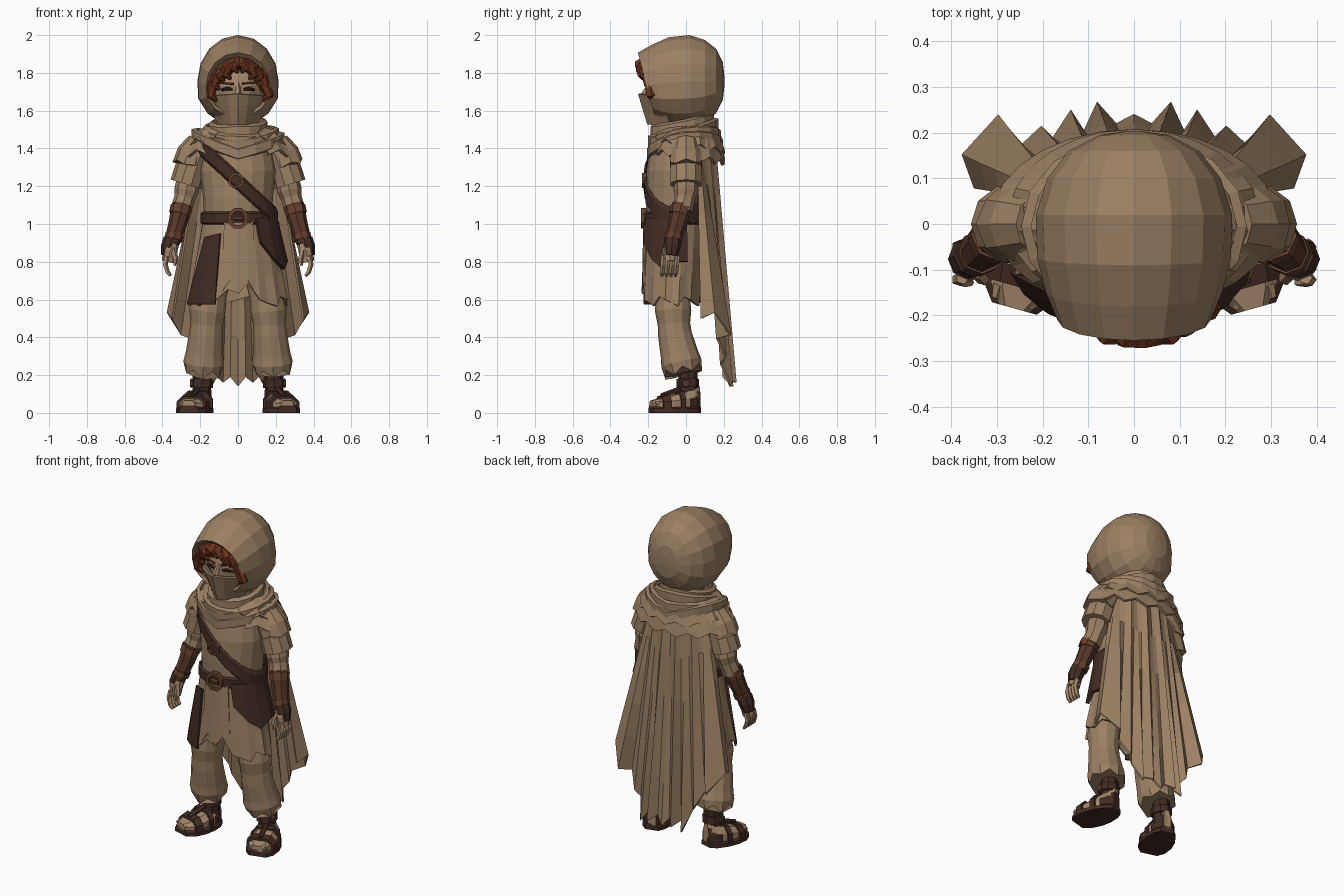
import bpy, bmesh, math, random
from mathutils import Vector

if "Cube" in bpy.data.objects:
    bpy.data.objects.remove(bpy.data.objects["Cube"])
random.seed(4)
PI = math.pi

def material(name, rgb):
    m = bpy.data.materials.new(name)
    m.diffuse_color = (*rgb, 1)
    m.use_nodes = True
    m.node_tree.nodes["Principled BSDF"].inputs["Base Color"].default_value = m.diffuse_color
    return m

CLOTH = material("tan cloth", (0.33, 0.215, 0.125))
SHADE = material("dark tan cloth", (0.28, 0.182, 0.105))
SKIN = material("skin", (0.38, 0.245, 0.15))
DARK = material("dark leather", (0.055, 0.025, 0.017))
MID = material("worn leather", (0.095, 0.038, 0.022))
BROWN = material("brown leather", (0.135, 0.052, 0.028))
HAIR = material("auburn hair", (0.15, 0.033, 0.012))
BLACK = material("eye brown", (0.03, 0.015, 0.01))

def loft(name, rings, mat, cyclic=True, caps=(0, -1), thick=0, loop=False):
    """Skin a list of point rows; caps lists the rows to close."""
    bm = bmesh.new()
    vs = [[bm.verts.new(p) for p in r] for r in rings]
    n, m = len(vs[0]), len(vs)
    for j in range(m if loop else m - 1):
        for i in range(n if cyclic else n - 1):
            k, l = (i + 1) % n, (j + 1) % m
            bm.faces.new((vs[j][i], vs[j][k], vs[l][k], vs[l][i]))
    if cyclic and not loop:
        for c in caps:
            bm.faces.new(vs[c])
    bmesh.ops.recalc_face_normals(bm, faces=bm.faces)
    me = bpy.data.meshes.new(name)
    bm.to_mesh(me)
    bm.free()
    me.materials.append(mat)
    ob = bpy.data.objects.new(name, me)
    bpy.context.collection.objects.link(ob)
    if thick:
        s = ob.modifiers.new("thickness", 'SOLIDIFY')
        s.thickness, s.offset = thick, 0
    return ob

def tube(name, pts, radii, mat, n=8, jag=0):
    """Tapered tube along a path; jag makes the last ring ragged."""
    pts = [Vector(p) for p in pts]
    rings = []
    for i, p in enumerate(pts):
        d = (pts[min(i + 1, len(pts) - 1)] - pts[max(i - 1, 0)]).normalized()
        a = d.cross(Vector((0, 1, 0)) if abs(d.y) < 0.8 else Vector((1, 0, 0))).normalized()
        b = d.cross(a)
        ring = [p + radii[i] * (a * math.cos(2*PI*k/n) + b * math.sin(2*PI*k/n)) for k in range(n)]
        if jag and i == len(pts) - 1:
            ring = [q + d * (jag * (k % 2) * random.uniform(.5, 1)) for k, q in enumerate(ring)]
        rings.append(ring)
    return loft(name, rings, mat)

def sheet(name, f, nu, nv, mat, thick=0.012):
    """Open surface from f(u, v) with u, v in 0..1."""
    return loft(name, [[f(i / nu, j / nv) for i in range(nu + 1)] for j in range(nv + 1)],
                mat, False, (), thick)

def around(deg, rx, ry, z, cy=-.055):
    """Point on an upright ellipse; 0 degrees is the front."""
    a = math.radians(deg)
    return (rx * math.sin(a), cy - ry * math.cos(a), z)

def band(name, rx, ry, cy, zf, height, thick, mat, n=20):
    """Closed belt whose height at each point comes from zf(x, y)."""
    cols = []
    for i in range(n):
        col = []
        for dr, dz in ((0, -1), (thick, -.7), (thick, .7), (0, 1)):
            x, y, _ = around(360 * i / n, rx + dr, ry + dr, 0, cy)
            col.append((x, y, zf(x, y) + dz * height / 2))
        cols.append(col)
    return loft(name, cols, mat, loop=True)

def lerp(a, b, t):
    return a + (b - a) * t

# hood: rings stacked from the slanted rim to the back, fuller at the jaw
def hood_ring(y, zc, rx, rz, tilt=0, n=16):
    out = []
    for k in range(n):
        a = 2 * PI * k / n
        c, s = math.cos(a), math.sin(a)
        full = 1.06 if -.95 < c < -.3 else 1
        out.append((rx * s * full, y + tilt * (1 - c) / 2, zc + rz * c))
    return out

rim = hood_ring(-.255, 1.735, .168, .172, .09)
loft("hood", [rim, hood_ring(-.18, 1.742, .193, .207, .06), hood_ring(-.09, 1.752, .212, .237, .03),
              hood_ring(.02, 1.757, .215, .243), hood_ring(.1, 1.757, .19, .217),
              hood_ring(.16, 1.757, .143, .17), hood_ring(.195, 1.757, .075, .1),
              hood_ring(.203, 1.757, .02, .03)], CLOTH, caps=(-1,))
loft("hood_lining", [rim, hood_ring(-.235, 1.733, .152, .152, .08), hood_ring(-.13, 1.73, .16, .16, .05),
                     hood_ring(-.04, 1.73, .12, .12)], SHADE, caps=())

# head and face
loft("head", [[(.15 * math.cos(t) * math.sin(2*PI*k/14), -.04 - .16 * math.cos(t) * math.cos(2*PI*k/14),
                1.73 + .165 * math.sin(t)) for k in range(14)] for t in [PI * (j - 4) / 9 for j in range(9)]], SKIN)
tube("nose", [(0, -.19, 1.745), (0, -.222, 1.685)], [.009, .018], SKIN, 5)
tube("neck", [(0, -.01, 1.38), (0, -.02, 1.6)], [.1, .09], CLOTH)

def mask(u, v):
    w = u * 2 - 1
    return (w * lerp(.163, .1, v), lerp(-.248, -.2, v) + .12 * abs(w)**1.4, lerp(1.69, 1.53, v) - .012 * abs(w))
sheet("face_mask", mask, 6, 3, CLOTH)
for s in (-1, 1):
    tube("eye", [(s*.03, -.196, 1.712), (s*.055, -.192, 1.717), (s*.088, -.176, 1.71)], [.006, .011, .005], BLACK, 6)
    tube("brow", [(s*.022, -.2, 1.742), (s*.095, -.174, 1.748)], [.007, .005], HAIR, 5)

# curly fringe sweeping sideways, with side locks
for s in (-1, 1):
    for x, tip in ((.02, 1.80), (.06, 1.765), (.095, 1.755), (.12, 1.71), (.137, 1.65)):
        x0, j = s * x + .01, random.uniform(-.015, .015)
        y = -.238 + x * x * 3.2
        tube("hair_curl", [(x0 * .5, y + .04, 1.88 - x * .4), (x0 + j, y - .012, lerp(1.87 - x * .4, tip, .45)),
                           (x0 + s * .018, y - .006, tip + .03), (x0 - s * .014, y, tip)],
             [.028, .034, .027, .007], HAIR, 6)

# scarf wraps around the neck; the outer ones sag at the chest
for i, (rx, ry, cy, z, k, rise, h) in enumerate((
        (.135, .145, -.02, 1.53, .2, -.1, .07), (.165, .165, -.015, 1.49, .25, -.05, .07),
        (.195, .172, -.008, 1.44, .15, .15, .075), (.225, .18, -.005, 1.395, .12, .3, .07))):
    band("scarf_wrap", rx, ry, cy, lambda x, y: z + k * y + rise * abs(x) + .04 * (-1)**i * x, h, .022, CLOTH, 16)

# ragged shoulder cape in two layers, open in front
for rx, zb, ph, gap in ((.305, 1.34, 0, 32), (.27, 1.4, 1, 26)):
    def cape(u, v):
        a = lerp(gap, 360 - gap, u)
        i = round(u * 22)
        drop = ((i + ph) % 2) * .03 + .03 * math.cos(math.radians(a))
        return around(a, lerp(.16, rx, v**.8), lerp(.14, .19, v), lerp(1.51, zb + drop, v**1.3), .01)
    sheet("shoulder_cape", cape, 22, 3, CLOTH, .016)

# tunic body
loft("tunic", [[around(a * 22.5, rx, ry, z, cy) for a in range(16)] for z, rx, ry, cy in
               ((1.47, .12, .11, -.02), (1.4, .18, .145, -.045), (1.28, .2, .158, -.052),
                (1.14, .185, .16, -.055), (1.0, .178, .152, -.055))], CLOTH)

# tunic skirt with pleats and torn hem
def skirt(u, v):
    i = round(u * 28)
    p = 1 + .035 * v * (-1)**i
    hem = .565 + .05 * ((i * 3) % 4) / 3 + (.07 if abs(i - 14) > 12 else 0)
    return around(u * 360, lerp(.18, .255, v) * p, lerp(.154, .15, v) * p, lerp(1.02, hem, v), lerp(-.055, -.075, v))
sheet("tunic_skirt", skirt, 28, 3, CLOTH)

def flap(u, v):
    return around(lerp(-22, 24, u), lerp(.19, .245, v), lerp(.16, .168, v),
                  lerp(1.02, .63 + .07 * (round(u * 4) % 2), v), -.06)
sheet("front_flap", flap, 4, 2, CLOTH)

# leather hip panels
def long_panel(u, v):
    return around(lerp(lerp(-58, -76, v), lerp(-27, -26, v), u), lerp(.205, .275, v), lerp(.172, .178, v),
                  lerp(.93 + .02 * u, .575, v), -.06)
sheet("long_hip_panel", long_panel, 3, 3, DARK)

def side_panel(u, v):
    hem = (.9, .81, .76, .8, .8)[round(u * 4)]
    return around(lerp(28, 112, u), lerp(.2, .255, v), lerp(.168, .178, v), lerp(1.03, hem, v), -.06)
sheet("side_hip_panel", side_panel, 4, 3, DARK, .02)

# belt, buckle and shoulder strap
band("belt", .186, .16, -.055, lambda x, y: 1.03, .07, .013, DARK)
band("shoulder_strap", .2, .158, -.055, lambda x, y: 1.225 - .92 * x, .1, .012, DARK, 24)

def buckle(name, x, z, y, r, w):
    cols = []
    for k in range(8):
        a = PI * (k + .5) / 4
        cols.append([(x + q * math.cos(a), y + d, z + q * math.sin(a)) for q, d in
                     ((r - w, .02), (r - w, -.008), (r, -.008), (r, .02))])
    loft(name, cols, BROWN, loop=True)
buckle("belt_buckle", 0, 1.03, -.23, .058, .02)
tube("buckle_pin", [(-.025, -.228, 1.03), (.025, -.228, 1.03)], [.012, .012], BROWN, 6)
buckle("strap_ring", -.01, 1.23, -.226, .043, .014)

# pleated cloak: hem outline (x, y) for one half, from the centre out
HEM = ((0, .235), (.04, .215), (.08, .262), (.11, .2), (.14, .245), (.175, .185), (.205, .21),
       (.25, .165), (.3, .235), (.372, .15), (.345, .08))
def cloak(u, v):
    i = round(u * 20) - 10
    w = i / 10
    hx, hy = HEM[abs(i)]
    rag = (.0, .05, .02, .05)[(i * 7) % 4]
    hem = .14 + .34 * min(1, max(0, abs(w) - .4) * 2) + rag
    top_y = .145 - .1 * w * w - .012 * math.cos(PI * i / 2)
    return (lerp(w * .205, math.copysign(hx, w), v), lerp(top_y, hy, v), lerp(1.41, hem, v))
sheet("cloak", cloak, 20, 5, CLOTH)

for s in (-1, 1):
    P = lambda x, y, z: (s * x, y, z)
    # arms
    tube("sleeve", [P(.15, 0, 1.44), P(.22, 0, 1.38), P(.25, 0, 1.29), P(.275, 0, 1.21)],
         [.07, .085, .085, .086], CLOTH, 10)
    tube("sleeve_top", [P(.2, 0, 1.43), P(.24, 0, 1.37), P(.255, 0, 1.32)], [.07, .085, .09], CLOTH, 10, .02)
    tube("forearm_sleeve", [P(.262, 0, 1.24), P(.272, 0, 1.18), P(.282, -.005, 1.14), P(.302, -.02, 1.07)],
         [.06, .066, .055, .056], CLOTH)
    tube("bracer", [P(.295, -.02, 1.1), P(.32, -.045, 1.0), P(.35, -.075, .9)], [.055, .049, .041], MID)
    tube("bracer_plate", [P(.3, -.025, 1.09), P(.31, -.035, 1.05)], [.058, .056], BROWN)
    tube("bracer_cuff", [P(.335, -.061, .945), P(.342, -.069, .915)], [.05, .048], BROWN)
    # hands with a leather guard on the outer side
    tube("hand_guard", [P(.35, -.07, .92), P(.362, -.074, .88), P(.374, -.078, .83)], [.045, .046, .034], DARK)
    tube("palm", [P(.345, -.082, .9), P(.358, -.086, .86), P(.37, -.084, .8)], [.03, .039, .034], SKIN)
    for k in range(4):
        y = -.118 + k * .024
        tube("finger", [P(.376, y, .83), P(.386, y - .004, .785), P(.373, y - .008, .745), P(.356, y - .01, .725)],
             [.015, .014, .013, .008], SKIN, 5)
    tube("thumb", [P(.345, -.105, .87), P(.33, -.12, .815), P(.335, -.125, .78)], [.016, .015, .008], SKIN, 5)
    # baggy trousers
    tube("trouser_leg", [P(.11, -.06, .85), P(.15, -.07, .62), P(.162, -.068, .54), P(.166, -.064, .47), P(.17, -.058, .41),
                         P(.178, -.035, .31), P(.182, -.025, .265), P(.184, -.02, .24)],
         [.1, .09, .096, .086, .09, .1, .108, .1], CLOTH, 12, .05)
    # ankle wraps
    tube("ankle_wrap", [P(.188, .01, .28), P(.19, .01, .14), P(.195, .01, .06)], [.055, .048, .055], DARK)
    tube("ankle_strap", [P(.19, .01, .18), P(.192, .01, .135)], [.06, .06], DARK)
    tube("ankle_buckle", [P(.24, .0, .157), P(.254, .0, .157)], [.026, .02], MID, 6)

    # sandals: cross-sections from heel to toe along an outward-turned axis
    def section(t, low, high, grow):
        x, y = lerp(.185, .262, t), lerp(.07, -.185, t)
        w = (.045 + .035 * math.sin(PI * min(1, t * .95)) + .012 * t) * (.72 if t in (0, 1) else 1) + grow
        return [P(x + w * c, y + .28 * w * c, lerp(low, high, h)) for c, h in
                ((-1, 0), (1, 0), (1, .55), (.6, 1), (-.6, 1), (-1, .55))]
    top = lambda t: lerp(.14, .065, t**.8)
    ts = (0, .12, .35, .6, .85, 1)
    loft("sole", [section(t, 0, .04, .004) for t in ts], DARK)
    loft("foot", [section(t, .03, top(t), -.012) for t in ts], SKIN)
    loft("heel_cup", [section(t, .03, top(t) - .02, -.004) for t in (0, .12, .25)], DARK)
    for a, b in ((.36, .46), (.66, .82)):
        loft("sandal_strap", [section(t, .02, top(t) + .012, 0) for t in (a, b)], DARK)
    tube("toe_strap", [P(.212, -.03, .125), P(.245, -.13, .09)], [.016, .014], DARK, 5)
    for k in range(4):
        tube("toe", [P(.222 + k * .024, -.15 + k * .006, .055), P(.23 + k * .024, -.185 + k * .008, .05)],
             [.016, .011], SKIN, 6)
